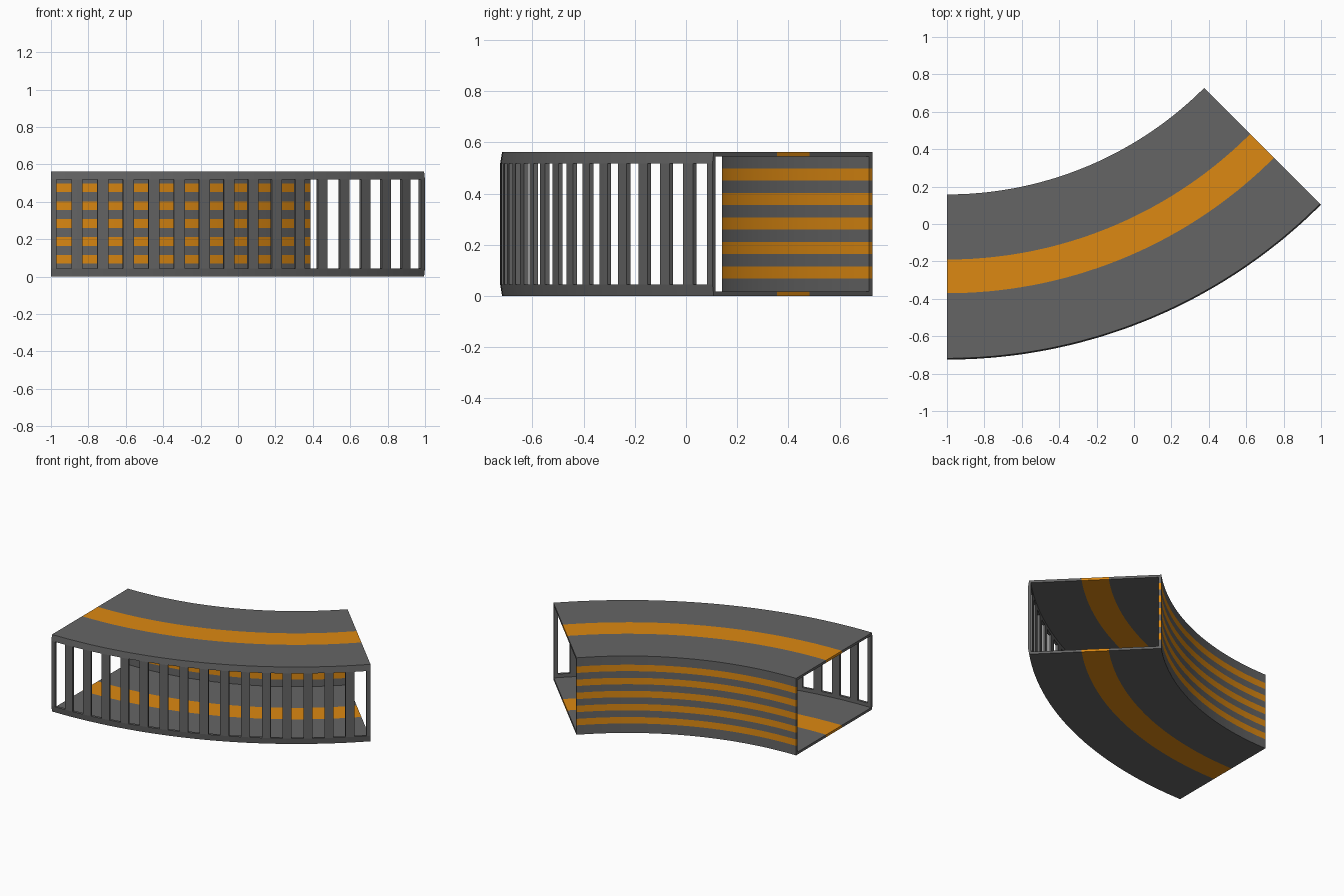
import bpy, bmesh
from math import radians, sin, cos

if "Cube" in bpy.data.objects:
    bpy.data.objects.remove(bpy.data.objects["Cube"])

# Overall dimensions of the 45 degree curved corridor
R_IN, R_OUT, R_RIM = 1.945, 2.828, 2.821
H, T = 0.562, 0.018
CY = 2.103                      # arc centre is (-1, CY)
CELLS, JAMB = 16, 0.6
STEP = 45 / CELLS
ANGLES = sorted([i * STEP + d for i in range(CELLS) for d in (0, JAMB, STEP - JAMB)] + [45])


def material(name, rgb):
    m = bpy.data.materials.new(name)
    m.diffuse_color = (*rgb, 1)
    m.use_nodes = True
    m.node_tree.nodes["Principled BSDF"].inputs["Base Color"].default_value = m.diffuse_color
    return m


MATS = [material("dark_grey", (0.13, 0.13, 0.13)), material("orange", (0.72, 0.25, 0.006))]


def swept_panel(name, pairs, colours, window_band=None):
    """Sweep a thick strip round the arc; pairs are (outside, inside) (r, z) points."""
    bm = bmesh.new()

    def ring(point):
        r, z = point
        return [bm.verts.new((-1 + r * sin(radians(a)), CY - r * cos(radians(a)), z)) for a in ANGLES]

    outer = [ring(p[0]) for p in pairs]
    inner = [ring(p[1]) for p in pairs]
    cols, bands = len(ANGLES) - 1, len(pairs) - 1

    def solid(i, j):
        return 0 <= i < cols and not (j == window_band and i % 3 == 1)

    def face(colour, *verts):
        bm.faces.new(verts).material_index = colour

    for j in range(bands):
        for i in range(cols):
            if not solid(i, j):
                continue
            c = colours[j]
            for g in (outer, inner):
                face(c, g[j][i], g[j][i + 1], g[j + 1][i + 1], g[j + 1][i])
            # end caps and window sides
            for n, k in ((i - 1, i), (i + 1, i + 1)):
                if not solid(n, j):
                    face(c, outer[j][k], outer[j + 1][k], inner[j + 1][k], inner[j][k])
            # window sills and heads
            for n, k in ((j - 1, j), (j + 1, j + 1)):
                if 0 <= n < bands and not solid(i, n):
                    face(c, outer[k][i], outer[k][i + 1], inner[k][i + 1], inner[k][i])
    # sills and heads next to window openings
    bmesh.ops.recalc_face_normals(bm, faces=bm.faces)
    me = bpy.data.meshes.new(name)
    bm.to_mesh(me)
    bm.free()
    for m in MATS:
        me.materials.append(m)
    ob = bpy.data.objects.new(name, me)
    bpy.context.collection.objects.link(ob)
    bpy.context.view_layer.objects.active = ob
    ob.select_set(True)
    bpy.ops.object.shade_smooth_by_angle(angle=radians(5))
    ob.select_set(False)


# Floor and roof, each with one orange centre stripe
plate = [((R_IN, 0), (R_IN + T, T)), ((2.293, 0), (2.293, T)),
         ((2.473, 0), (2.473, T)), ((R_RIM, 0), (R_OUT - T, T))]
swept_panel("floor", plate, [0, 1, 0])
swept_panel("roof", [tuple((r, H - z) for r, z in p) for p in plate], [0, 1, 0])

# Solid inner wall with five orange stripes
edges = [0.069 + 0.0955 * k + d for k in range(5) for d in (0, 0.047)]
wall = [((R_IN, 0), (R_IN + T, T))]
wall += [((R_IN, z), (R_IN + T, z)) for z in edges]
wall += [((R_IN, H), (R_IN + T, H - T))]
swept_panel("inner_wall", wall, [j % 2 for j in range(11)])

# Outer wall pierced by sixteen window openings, slightly proud of the plates
frame = [((R_RIM, 0), (R_OUT - T, T)), ((R_OUT, 0.044), (R_OUT - T, 0.044)),
         ((R_OUT, H - 0.044), (R_OUT - T, H - 0.044)), ((R_RIM, H), (R_OUT - T, H - T))]
swept_panel("window_wall", frame, [0, 0, 0], window_band=1)
